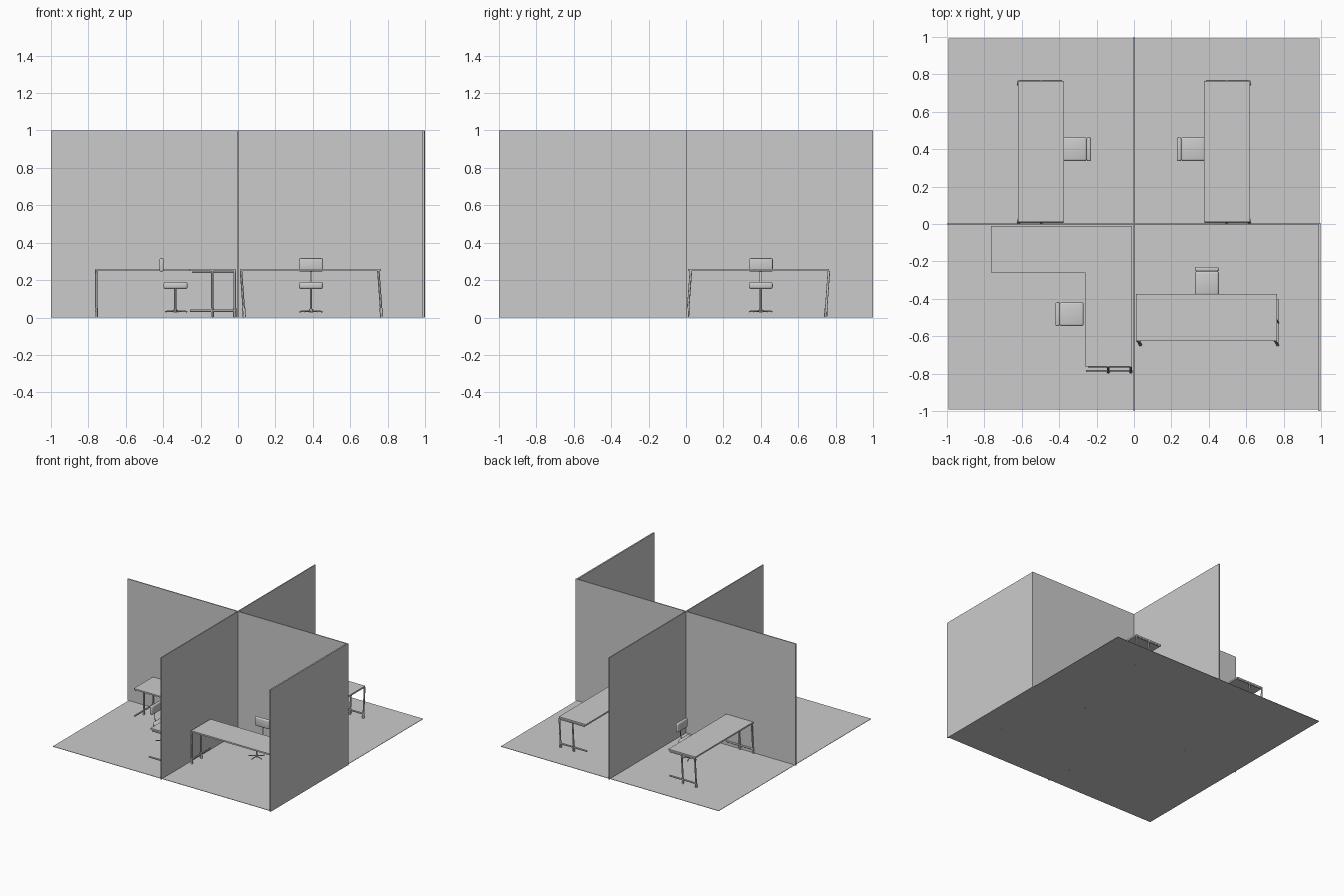
import bpy, bmesh
from math import pi, cos, sin
from mathutils import Vector, Matrix

if "Cube" in bpy.data.objects:
    bpy.data.objects.remove(bpy.data.objects["Cube"])


def finish(name, bm, smooth=False):
    bmesh.ops.recalc_face_normals(bm, faces=bm.faces)
    me = bpy.data.meshes.new(name)
    bm.to_mesh(me)
    bm.free()
    ob = bpy.data.objects.new(name, me)
    bpy.context.collection.objects.link(ob)
    if smooth:
        bpy.ops.object.select_all(action='DESELECT')
        ob.select_set(True)
        bpy.context.view_layer.objects.active = ob
        bpy.ops.object.shade_smooth_by_angle()
    return ob


def add_box(bm, lo, hi):
    lo, hi = Vector(lo), Vector(hi)
    m = Matrix.Translation((lo + hi) / 2) @ Matrix.Diagonal((*(hi - lo), 1))
    return bmesh.ops.create_cube(bm, size=1, matrix=m)['verts']


def box(name, lo, hi):
    bm = bmesh.new()
    add_box(bm, lo, hi)
    return finish(name, bm)


def tube(bm, a, b, r=0.0065, sides=12):
    a, b = Vector(a), Vector(b)
    d = b - a
    m = Matrix.Translation((a + b) / 2) @ d.to_track_quat('Z', 'Y').to_matrix().to_4x4()
    bmesh.ops.create_cone(bm, cap_ends=True, segments=sides, radius1=r, radius2=r,
                          depth=d.length, matrix=m)


# floor and partitions
box("floor", (-0.99, -0.99, 0), (0.99, 0.99, 0.003))
box("cross_partition", (-1, -0.004, 0), (1, 0.004, 1))
box("long_partition", (-0.004, -1, 0), (0.004, 1, 1))
box("side_partition", (0.985, -1, 0), (0.997, 0, 1))


def desk_top(name, outline):
    bm = bmesh.new()
    f = bm.faces.new([bm.verts.new((x, y, 0.248)) for x, y in outline])
    ext = bmesh.ops.extrude_face_region(bm, geom=[f])['geom']
    bmesh.ops.translate(bm, vec=(0, 0, 0.012),
                        verts=[v for v in ext if isinstance(v, bmesh.types.BMVert)])
    finish(name, bm)


def leg_frame(name, outer, inward, lean=(0, 0)):
    """Two legs at the outer edge and middle, a long foot bar, and a top rail."""
    o, d = Vector((*outer, 0)), Vector((*inward, 0))
    l = Vector((*lean, 0))
    up = Vector((0, 0, 1))
    at = lambda s, z: o + d * s + l * (1 - z / 0.25) + up * z
    bm = bmesh.new()
    for s in (0, 0.12):
        tube(bm, at(s, 0.0), at(s, 0.248))
        tube(bm, at(s, 0.0), at(s, 0.05), 0.0085)
    tube(bm, at(0, 0.036), at(0.24, 0.036))
    tube(bm, at(0, 0.242), at(0.23, 0.242), 0.005)
    finish(name, bm, True)


def rect(x0, y0, x1, y1):
    return [(x0, y0), (x1, y0), (x1, y1), (x0, y1)]


# two rear desks
for side, s in (("left", -1), ("right", 1)):
    x0, x1 = sorted((s * 0.375, s * 0.62))
    desk_top(f"rear_{side}_desk_top", rect(x0, 0.012, x1, 0.765))
    for i, y in enumerate((0.026, 0.764)):
        leg_frame(f"rear_{side}_desk_frame_{i}", (s * 0.616, y), (-s, 0), (0, -0.018))

# front right desk
desk_top("front_right_desk_top", rect(0.012, -0.625, 0.765, -0.375))
for i, x in enumerate((0.016, 0.75)):
    leg_frame(f"front_right_desk_frame_{i}", (x, -0.62), (0, 1), (0.018, -0.025))

# corner desk
desk_top("corner_desk_top", [(-0.765, -0.012), (-0.765, -0.26), (-0.262, -0.26),
                             (-0.262, -0.762), (-0.012, -0.762), (-0.012, -0.012)])
leg_frame("corner_desk_front_frame", (-0.017, -0.76), (-1, 0), (0, -0.03))
leg_frame("corner_desk_side_frame", (-0.757, -0.02), (0, -1))


def cushion(bm, lo, hi, bevel):
    verts = add_box(bm, lo, hi)
    edges = {e for v in verts for e in v.link_edges}
    bmesh.ops.bevel(bm, geom=list(edges), offset=bevel, segments=3, profile=0.5,
                    affect='EDGES')


def chair(label, x, y, angle):
    """Built facing +x about its pole, then turned into place."""
    place = Matrix.Translation((x, y, 0)) @ Matrix.Rotation(angle, 4, 'Z')
    seat, back, base, stem = (bmesh.new() for _ in range(4))
    cushion(seat, (-0.063, -0.064, 0.152), (0.066, 0.064, 0.19), 0.012)
    cushion(back, (-0.085, -0.064, 0.245), (-0.062, 0.064, 0.317), 0.008)
    # pole and star base
    tube(base, (0, 0, 0.033), (0, 0, 0.155), 0.006)
    tube(base, (0, 0, 0.028), (0, 0, 0.045), 0.01)
    for k in range(5):
        a = 2 * pi * k / 5
        tube(base, (0, 0, 0.036), (0.064 * cos(a), 0.064 * sin(a), 0.032), 0.004, 8)
    # bent strip carrying the backrest
    path = [(-0.03, 0.154), (-0.07, 0.156), (-0.084, 0.19), (-0.084, 0.28)]
    rows = [[stem.verts.new((px, w, pz)) for w in (-0.006, 0.006)] for px, pz in path]
    for r, q in zip(rows, rows[1:]):
        stem.faces.new((r[0], r[1], q[1], q[0]))
    bmesh.ops.solidify(stem, geom=stem.faces[:], thickness=0.003)
    for part, bm in (("seat", seat), ("backrest", back), ("base", base), ("stem", stem)):
        bm.transform(place)
        finish(f"{label}_chair_{part}", bm, True)


chair("rear_left", -0.315, 0.40, pi)
chair("rear_right", 0.315, 0.40, 0)
chair("front_right", 0.39, -0.315, -pi / 2)
chair("front_left", -0.335, -0.482, 0)
